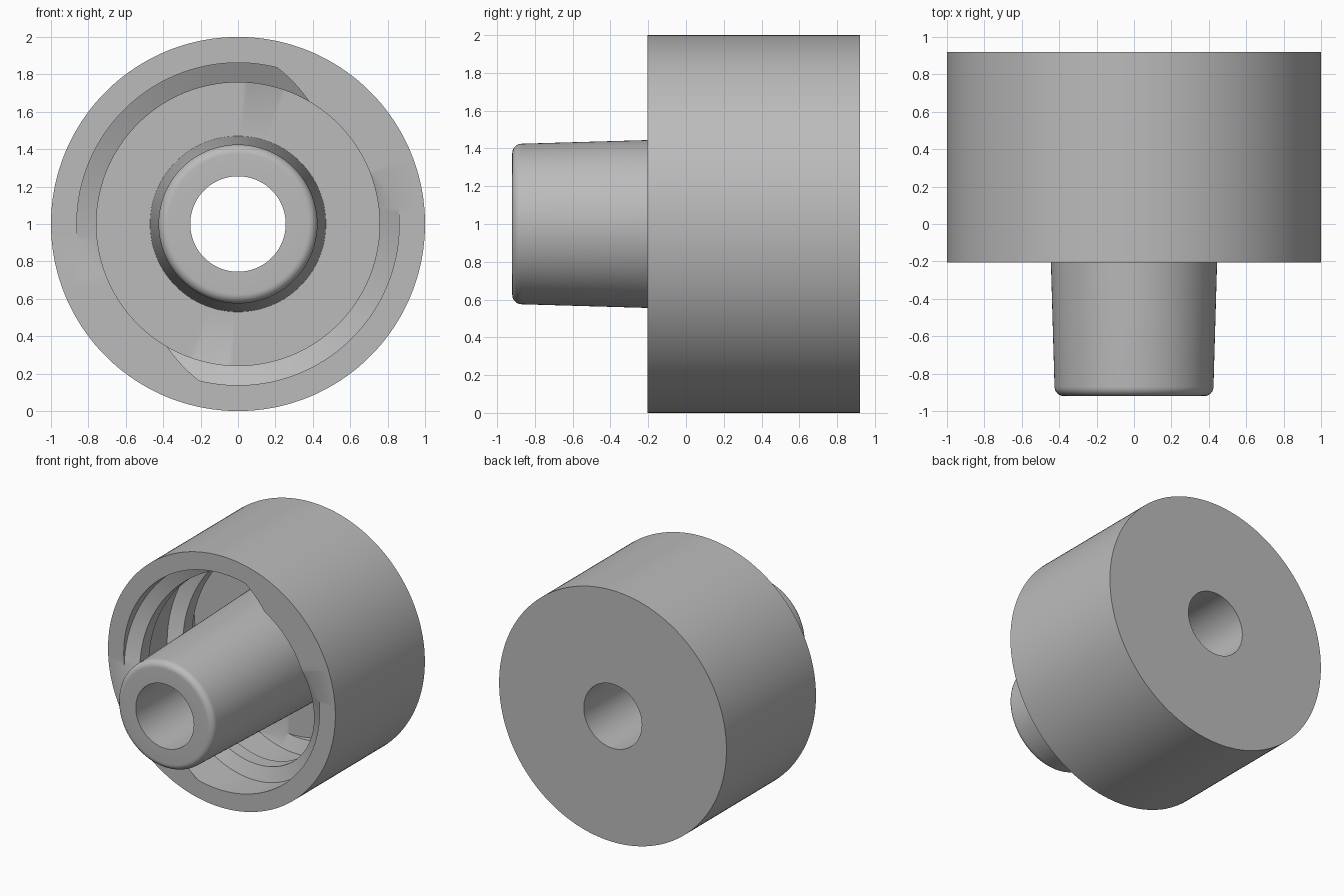
import bpy, bmesh, math

cube = bpy.data.objects.get("Cube")
if cube:
    bpy.data.objects.remove(cube)

SEGMENTS = 180
BORE = 0.255
FRONT, BACK, FLOOR, TIP = -0.205, 0.92, 0.68, -0.92
ROOT, CREST = 0.862, 0.757           # thread radii
LEAD = 1.08                          # two-start right-hand thread
PITCH = LEAD / 2
CREST_HALF, BASE_HALF = 0.057, 0.105
START = math.radians(221)            # where a ridge centre meets the rim

grey = bpy.data.materials.new("grey plastic")
grey.use_nodes = True
colour = (0.5, 0.5, 0.5, 1)
grey.diffuse_color = colour
grey.node_tree.nodes["Principled BSDF"].inputs["Base Color"].default_value = colour


def sweep(name, profile_at):
    """Turn a profile (radius, y), which may vary with angle, about the y axis."""
    bm = bmesh.new()
    columns = []
    for i in range(SEGMENTS):
        a = math.tau * i / SEGMENTS
        columns.append([bm.verts.new((r * math.cos(a), y, 1 + r * math.sin(a)))
                        for r, y in profile_at(a)])
    # The thread repeats after a turn, so the seam gets its own last column
    columns.append([bm.verts.new((r, y, 1)) for r, y in profile_at(math.tau)])
    for left, right in zip(columns, columns[1:]):
        for j in range(len(left) - 1):
            bm.faces.new((left[j], right[j], right[j + 1], left[j + 1]))
    bmesh.ops.remove_doubles(bm, verts=bm.verts, dist=0.0001)
    bmesh.ops.dissolve_degenerate(bm, edges=bm.edges, dist=0.0001)
    bmesh.ops.recalc_face_normals(bm, faces=bm.faces)
    mesh = bpy.data.meshes.new(name)
    bm.to_mesh(mesh)
    bm.free()
    mesh.materials.append(grey)
    obj = bpy.data.objects.new(name, mesh)
    bpy.context.collection.objects.link(obj)
    bpy.ops.object.select_all(action="DESELECT")
    obj.select_set(True)
    bpy.context.view_layer.objects.active = obj
    bpy.ops.object.shade_smooth_by_angle(angle=math.radians(30))
    return obj


def thread_radius(y, centre):
    d = abs((y - centre + PITCH / 2) % PITCH - PITCH / 2)
    t = (d - CREST_HALF) / (BASE_HALF - CREST_HALF)
    return CREST + (ROOT - CREST) * min(max(t, 0), 1)


# Collar: back plate, outer wall, threaded inner wall and floor
def collar_profile(a):
    centre = FRONT + (START - a) / math.tau * LEAD
    wall = [FRONT]
    for k in range(-4, 6):
        for offset in (-BASE_HALF, -CREST_HALF, CREST_HALF, BASE_HALF):
            wall.append(min(max(centre + k * PITCH + offset, FRONT), FLOOR))
    wall.append(FLOOR)
    return ([(BORE, FLOOR), (BORE, BACK), (1, BACK), (1, FRONT)]
            + [(thread_radius(y, centre), y) for y in wall]
            + [(0.47, FLOOR)])


# Nozzle: tapered outside, rounded tip, straight bore
def nozzle_profile(a):
    fillet = 0.05
    tip = [(0.375 + fillet * math.cos(t), TIP + fillet - fillet * math.sin(t))
           for t in (math.pi / 2 * k / 8 for k in range(9))]
    return [(0.47, FLOOR)] + tip + [(BORE, TIP), (BORE, FLOOR)]


sweep("threaded_collar", collar_profile)
sweep("tapered_nozzle", nozzle_profile)
